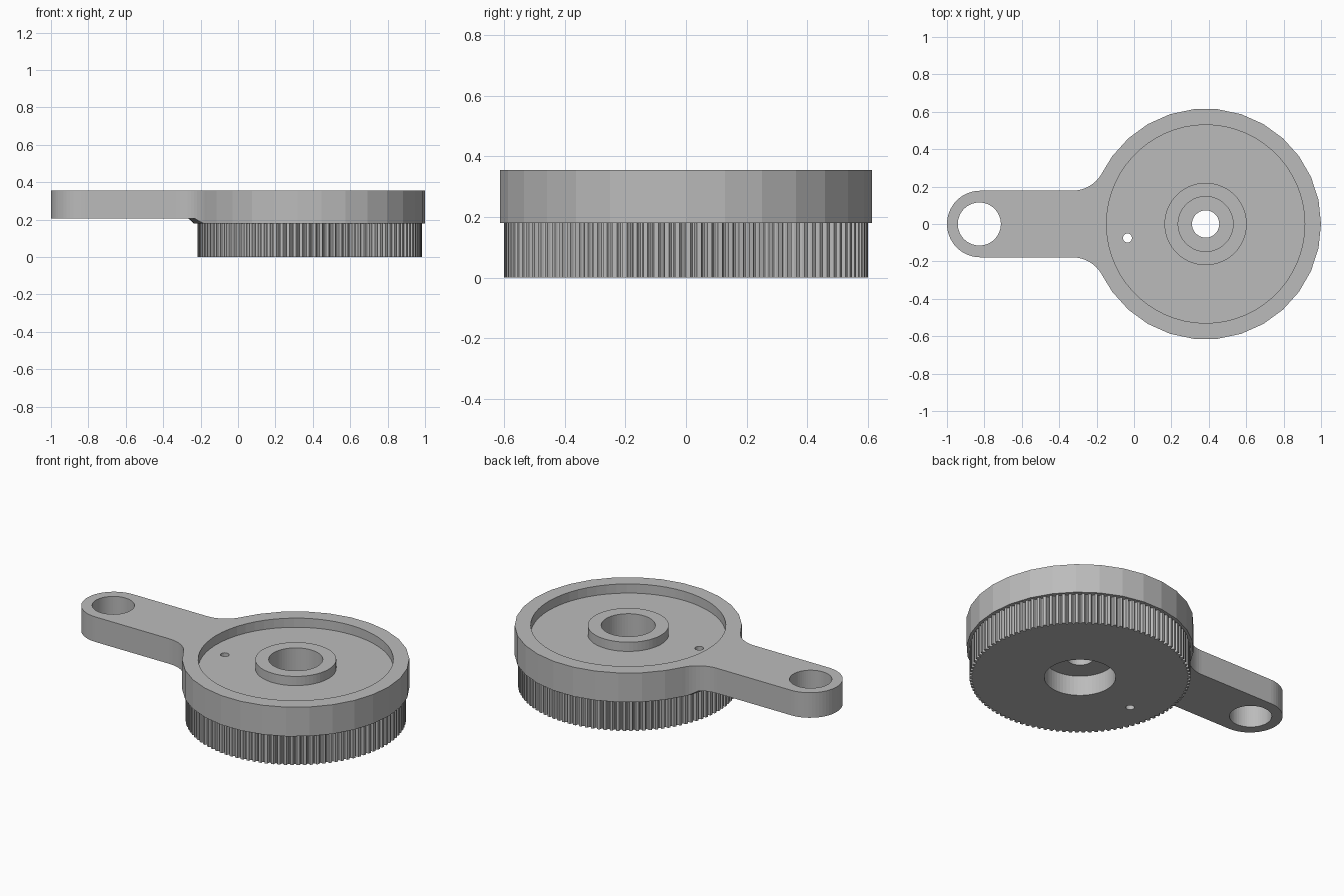
import bpy, bmesh
from math import cos, sin, pi, radians, atan2, sqrt

cube = bpy.data.objects.get("Cube")
if cube:
    bpy.data.objects.remove(cube, do_unlink=True)

grey = bpy.data.materials.new("plain grey")
grey.use_nodes = True
grey.diffuse_color = (0.5, 0.5, 0.5, 1)
grey.node_tree.nodes["Principled BSDF"].inputs["Base Color"].default_value = (0.5, 0.5, 0.5, 1)

HUB_X, RING_R, GEAR_R = 0.383, 0.617, 0.6
ARM_X, ARM_R = -0.822, 0.178
GEAR_TOP, ARM_BOTTOM, TOP = 0.18, 0.205, 0.355
TEETH = 106


def finish(name, bm):
    bmesh.ops.remove_doubles(bm, verts=bm.verts, dist=1e-5)
    bmesh.ops.recalc_face_normals(bm, faces=bm.faces)
    mesh = bpy.data.meshes.new(name)
    bm.to_mesh(mesh)
    bm.free()
    mesh.materials.append(grey)
    ob = bpy.data.objects.new(name, mesh)
    bpy.context.collection.objects.link(ob)
    return ob


def arc(cx, cy, r, start, end, steps):
    return [(cx + r * cos(start + (end - start) * i / steps),
             cy + r * sin(start + (end - start) * i / steps)) for i in range(steps + 1)]


def prism(name, outline, z0, z1):
    bm = bmesh.new()
    face = bm.faces.new([bm.verts.new((x, y, z0)) for x, y in outline])
    top = bmesh.ops.extrude_face_region(bm, geom=[face])["geom"]
    verts = [g for g in top if isinstance(g, bmesh.types.BMVert)]
    bmesh.ops.translate(bm, verts=verts, vec=(0, 0, z1 - z0))
    return finish(name, bm)


def cylinder(name, x, y, r, z0, z1, sides=60):
    return prism(name, arc(x, y, r, 0, 2 * pi, sides)[:-1], z0, z1)


def lathe(name, profile, sides=60):
    """Closed (radius, z) profile turned about the hub axis."""
    bm = bmesh.new()
    rings = [[bm.verts.new((HUB_X + r * cos(2 * pi * i / sides), r * sin(2 * pi * i / sides), z))
              for r, z in profile] for i in range(sides)]
    n = len(profile)
    for i in range(sides):
        a, b = rings[i], rings[(i + 1) % sides]
        for j in range(n):
            k = (j + 1) % n
            if profile[j][0] == 0 and profile[k][0] == 0:
                continue
            quad = [a[j], b[j], b[k], a[k]]
            if profile[j][0] == 0:
                quad.remove(b[j])
            if profile[k][0] == 0:
                quad.remove(b[k])
            bm.faces.new(quad)
    bmesh.ops.delete(bm, geom=[v for v in bm.verts if not v.link_faces], context='VERTS')
    return finish(name, bm)


def combine(ob, tool, operation='DIFFERENCE'):
    mod = ob.modifiers.new("cut", 'BOOLEAN')
    mod.operation, mod.solver, mod.object = operation, 'EXACT', tool
    bpy.context.view_layer.update()
    mesh = bpy.data.meshes.new_from_object(
        ob.evaluated_get(bpy.context.evaluated_depsgraph_get()))
    ob.modifiers.clear()
    ob.data = mesh
    bpy.data.objects.remove(tool, do_unlink=True)


# Lever outline: round end, straight arm, neck fillets, large ring
fillet_x = -0.33
gap = fillet_x - HUB_X
fillet_r = (gap ** 2 + ARM_R ** 2 - RING_R ** 2) / (2 * (RING_R - ARM_R))
fillet_y = ARM_R + fillet_r
tangent = atan2(-fillet_y, -gap)          # fillet centre towards hub
upper = arc(fillet_x, fillet_y, fillet_r, tangent, -pi / 2, 10)
upper += arc(ARM_X, 0, ARM_R, pi / 2, pi, 14)
step = radians(12)
ring = []
i = 0
while i * step < tangent + pi - 0.04:
    ring.append((HUB_X + RING_R * cos(i * step), RING_R * sin(i * step)))
    i += 1
half = ring + upper
outline = half + [(x, -y) for x, y in reversed(half[1:-1])]
lever = prism("lever_and_ring", outline, GEAR_TOP, TOP)

# Raise the arm underside, leaving a sloped step around the ring
combine(lever, lathe("underside_tool", [
    (0, GEAR_TOP - 0.01), (RING_R, GEAR_TOP - 0.01), (RING_R + 0.003, GEAR_TOP),
    (RING_R + 0.03, ARM_BOTTOM), (2, ARM_BOTTOM), (2, 0.5), (0, 0.5)]), 'INTERSECT')

# Annular recess around the central boss
combine(lever, lathe("recess_tool", [(0.22, 0.3), (0.53, 0.3), (0.53, 0.5), (0.22, 0.5)]))
combine(lever, cylinder("bore_tool", HUB_X, 0, 0.147, 0.1, 0.5))
combine(lever, cylinder("arm_hole_tool", -0.827, 0, 0.115, 0.1, 0.5))
combine(lever, cylinder("pin_tool", -0.035, -0.075, 0.024, 0.1, 0.5, 20))

# Toothed wheel: each tooth is a flat land and a rounded groove
teeth = []
for t in range(TEETH):
    for share, depth in ((0, 0), (0.42, 0), (0.5, 0.01), (0.63, 0.016), (0.79, 0.016), (0.92, 0.01)):
        a = 2 * pi * (t + share) / TEETH
        teeth.append((HUB_X + (GEAR_R - depth) * cos(a), (GEAR_R - depth) * sin(a)))
gear = prism("toothed_wheel", teeth, 0, GEAR_TOP)
combine(gear, cylinder("bearing_pocket_tool", HUB_X, 0, 0.194, -0.1, 0.12))
combine(gear, cylinder("upper_bore_tool", HUB_X, 0, 0.147, 0.16, 0.5))
combine(gear, cylinder("axle_tool", HUB_X, 0, 0.073, -0.1, 0.5, 40))
combine(gear, cylinder("pin_tool", -0.035, -0.075, 0.024, -0.1, 0.5, 20))
